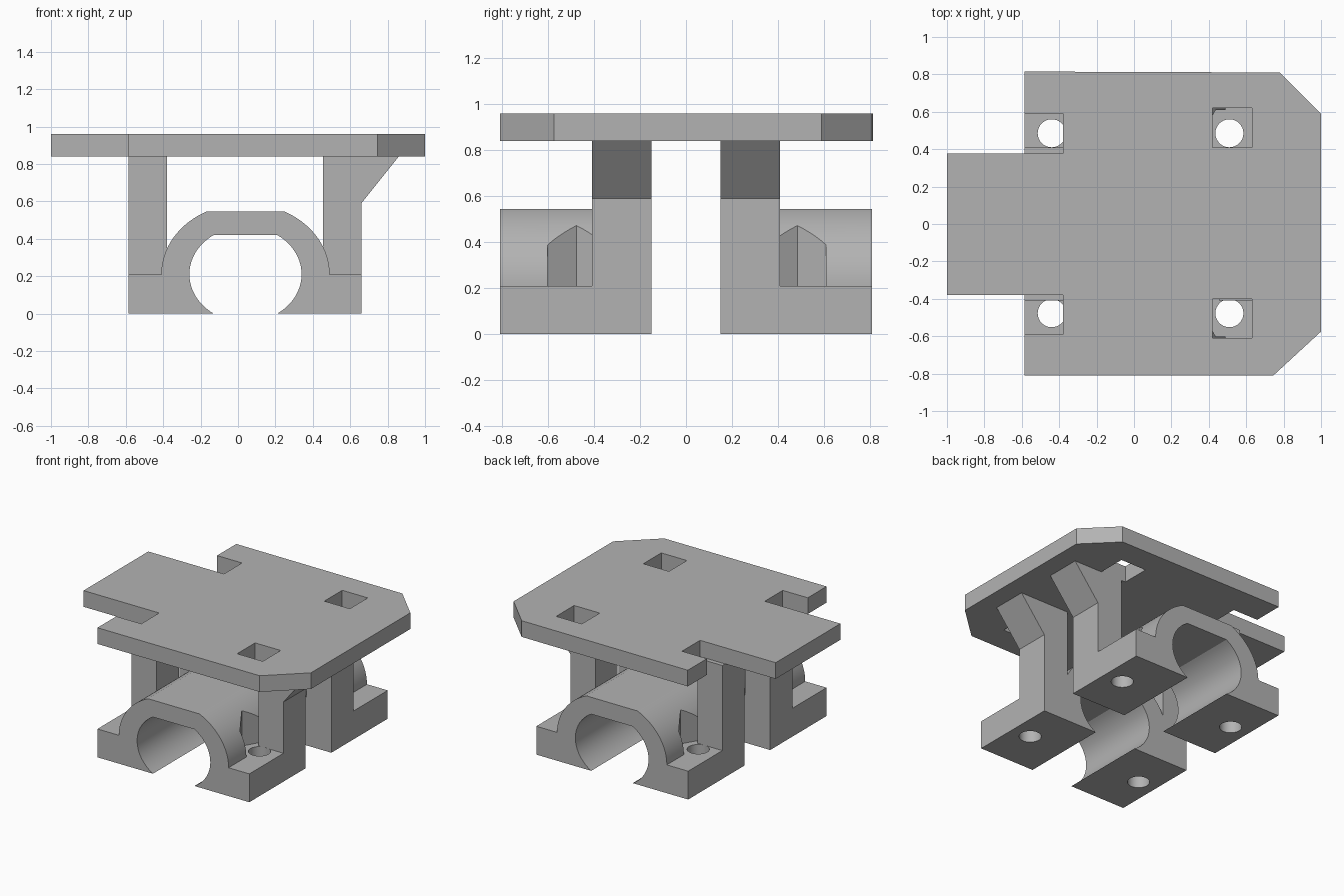
import bpy, bmesh, math
from mathutils import Vector

if "Cube" in bpy.data.objects:
    bpy.data.objects.remove(bpy.data.objects["Cube"])

GREY = bpy.data.materials.new("light grey plastic")
GREY.use_nodes = True
GREY.diffuse_color = (0.45, 0.45, 0.45, 1)
GREY.node_tree.nodes["Principled BSDF"].inputs["Base Color"].default_value = GREY.diffuse_color


def prism(name, outline, lo, hi, axis="z"):
    """Extrude a 2D outline along z, or an x/z outline along y."""
    def place(p, d):
        return Vector((p[0], p[1], d)) if axis == "z" else Vector((p[0], d, p[1]))
    bm = bmesh.new()
    face = bm.faces.new([bm.verts.new(place(p, lo)) for p in outline])
    new = bmesh.ops.extrude_face_region(bm, geom=[face])["geom"]
    step = place((0, 0), hi - lo)
    bmesh.ops.translate(bm, vec=step, verts=[g for g in new if isinstance(g, bmesh.types.BMVert)])
    bmesh.ops.recalc_face_normals(bm, faces=bm.faces)
    mesh = bpy.data.meshes.new(name)
    bm.to_mesh(mesh)
    bm.free()
    mesh.materials.append(GREY)
    obj = bpy.data.objects.new(name, mesh)
    bpy.context.collection.objects.link(obj)
    return obj


def activate(obj):
    bpy.ops.object.select_all(action="DESELECT")
    obj.select_set(True)
    bpy.context.view_layer.objects.active = obj


def cut(obj, cutter):
    mod = obj.modifiers.new("cut", "BOOLEAN")
    mod.operation, mod.solver, mod.object = "DIFFERENCE", "EXACT", cutter
    activate(obj)
    bpy.ops.object.modifier_apply(modifier=mod.name)
    bpy.data.objects.remove(cutter)


def ring(x, y, radius, sides):
    return [(x + radius * math.cos(i * math.tau / sides),
             y + radius * math.sin(i * math.tau / sides)) for i in range(sides)]


def rect(x0, x1, y0, y1):
    return [(x0, y0), (x1, y0), (x1, y1), (x0, y1)]


AXIS_X, AXIS_Z = 0.04, 0.21
LEFT, RIGHT = -0.585, 0.66
PLATE_LOW, PLATE_TOP = 0.84, 0.96


def arc(a, b, start, end, steps=28):
    angles = [start + (end - start) * i / steps for i in range(steps + 1)]
    return [(AXIS_X + a * math.cos(t), AXIS_Z + b * math.sin(t)) for t in angles]


# Clamp section: flanged base with a flattened arch and open bottom
bore_t = math.asin(0.21 / 0.255)
arch_t = math.asin(0.335 / 0.379)
clamp = [(LEFT, 0)]
clamp += arc(0.30, 0.255, math.pi + bore_t, math.pi - bore_t)
clamp += arc(0.30, 0.255, bore_t, -bore_t)
clamp += [(RIGHT, 0), (RIGHT, AXIS_Z)]
clamp += arc(0.45, 0.379, 0, arch_t)
clamp += arc(0.45, 0.379, math.pi - arch_t, math.pi)
clamp += [(LEFT, AXIS_Z)]

brace = [(0.455, AXIS_Z), (RIGHT, AXIS_Z), (RIGHT, 0.59), (0.86, PLATE_LOW), (0.455, PLATE_LOW)]

for side, y0, y1, screw_y, post in (("front", -0.81, -0.15, -0.477, (-0.41, -0.15)),
                                    ("back", 0.15, 0.81, 0.485, (0.15, 0.41))):
    body = prism(side + "_clamp", clamp, y0, y1, "y")
    # Screw holes and hexagonal nut pockets
    for x in (-0.44, 0.51):
        cut(body, prism("pocket_cutter", ring(x, screw_y, 0.145, 6), AXIS_Z, 0.7))
        cut(body, prism("hole_cutter", ring(x, screw_y, 0.075, 32), -0.1, 0.3))
    activate(body)
    bpy.ops.object.shade_smooth_by_angle(angle=math.radians(15))

    # Posts carrying the plate
    prism(side + "_right_post", rect(LEFT, -0.38, AXIS_Z, PLATE_LOW), *post, "y")
    prism(side + "_left_post", brace, *post, "y")

# Top plate with tab, side notches and clipped corners
outline = [(-1, -0.38), (-0.38, -0.38), (-0.38, -0.59), (LEFT, -0.59), (LEFT, -0.81),
           (0.745, -0.81), (1, -0.575), (1, 0.59), (0.78, 0.81), (LEFT, 0.815),
           (LEFT, 0.59), (-0.38, 0.59), (-0.38, 0.378), (-1, 0.378)]
plate = prism("top_plate", outline, PLATE_LOW, PLATE_TOP)
for y0, y1 in ((-0.61, -0.40), (0.41, 0.62)):
    cut(plate, prism("window_cutter", rect(0.42, 0.63, y0, y1), 0.7, 1.1))
